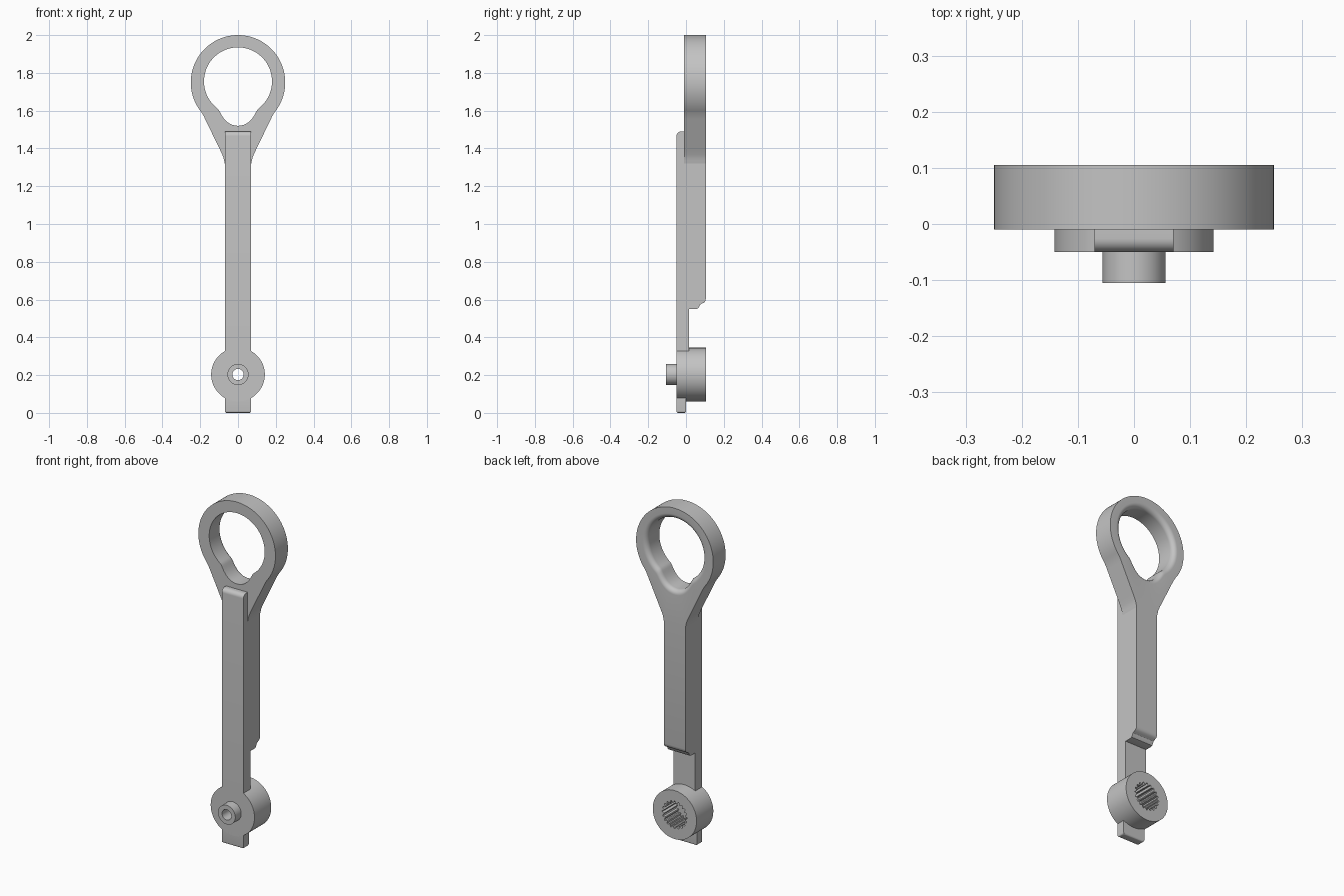
import bpy, bmesh
from math import sin, cos, pi, sqrt, atan2, radians, ceil

cube = bpy.data.objects.get("Cube")
if cube:
    bpy.data.objects.remove(cube, do_unlink=True)

grey = bpy.data.materials.new("plain_grey")
grey.use_nodes = True
colour = (0.55, 0.55, 0.55, 1)
grey.diffuse_color = colour
grey.node_tree.nodes["Principled BSDF"].inputs["Base Color"].default_value = colour


def finish(bm, name):
    bmesh.ops.recalc_face_normals(bm, faces=bm.faces)
    mesh = bpy.data.meshes.new(name)
    bm.to_mesh(mesh)
    bm.free()
    mesh.materials.append(grey)
    obj = bpy.data.objects.new(name, mesh)
    bpy.context.collection.objects.link(obj)
    bpy.ops.object.select_all(action='DESELECT')
    obj.select_set(True)
    bpy.context.view_layer.objects.active = obj
    bpy.ops.object.shade_smooth_by_angle(angle=radians(30))
    return obj


def loft(name, loops):
    """Skin equal-length loops into a closed tube, last loop joined to first."""
    bm = bmesh.new()
    rows = [[bm.verts.new(p) for p in loop] for loop in loops]
    n = len(rows[0])
    for a, b in zip(rows, rows[1:] + rows[:1]):
        for i in range(n):
            j = (i + 1) % n
            bm.faces.new((a[i], a[j], b[j], b[i]))
    return finish(bm, name)


W = 0.07                 # half width of the shaft
FRONT, BACK = -0.05, 0.105

# Ring head: round outside tapering into the shaft
CZ, R = 1.75, 0.25
NECK = 1.32
start = atan2(1.593 - CZ, 0.195)
steps = 96
outline = [(R * cos(start + (pi - 2 * start) * i / steps),
            CZ + R * sin(start + (pi - 2 * start) * i / steps))
           for i in range(steps + 1)]
taper = [(0.181, 1.57), (0.088, 1.378), (0.077, 1.352), (W, NECK)]
outline += [(-x, z) for x, z in taper] + taper[::-1]

outer = []
for (x0, z0), (x1, z1) in zip(outline, outline[1:] + outline[:1]):
    parts = ceil(sqrt((x1 - x0) ** 2 + (z1 - z0) ** 2) / 0.017)
    outer += [(x0 + (x1 - x0) * k / parts, z0 + (z1 - z0) * k / parts)
              for k in range(parts)]

HOLE_Z = 1.755


def keyhole(a):
    """Distance from the hole centre to the blended big and small circles."""
    big, small = 0.18, 0.0
    along = -0.145 * sin(a)
    disc = along ** 2 - 0.145 ** 2 + 0.09 ** 2
    if along > 0 and disc > 0:
        small = along + sqrt(disc)
    k = 0.04
    h = max(k - abs(big - small), 0) / k
    return max(big, small) + h * h * k / 4


angles = [atan2(z - HOLE_Z, x) for x, z in outer]


def hole_loop(grow, y):
    return [((keyhole(a) + grow) * cos(a), y, HOLE_Z + (keyhole(a) + grow) * sin(a))
            for a in angles]


HEAD_FRONT, FILLET = -0.01, 0.028
loops = [[(x, HEAD_FRONT, z) for x, z in outer], [(x, BACK, z) for x, z in outer]]
for i in range(9):
    t = pi / 2 * i / 8
    loops.append(hole_loop(FILLET * (1 - sin(t)), BACK - FILLET * (1 - cos(t))))
loops.append(hole_loop(0, HEAD_FRONT))
loft("ring_head", loops)

# Shaft: side profile (y, z) extruded across its width
TOP, ROUND = 1.49, 0.024
profile = [(FRONT, 0.30), (0.015, 0.30), (0.015, 0.55), (0.055, 0.55),
           (0.064, 0.553), (0.07, 0.562), (0.075, 0.573), (0.085, 0.579),
           (0.096, 0.584), (0.103, 0.593), (BACK, 0.605),
           (BACK, NECK), (HEAD_FRONT, NECK), (HEAD_FRONT, TOP)]
for i in range(9):
    t = pi / 2 * i / 8
    profile.append((FRONT + ROUND * (1 - sin(t)), TOP - ROUND * (1 - cos(t))))
bm = bmesh.new()
face = bm.faces.new([bm.verts.new((-W, y, z)) for y, z in profile])
made = bmesh.ops.extrude_face_region(bm, geom=[face])["geom"]
bmesh.ops.translate(bm, vec=(2 * W, 0, 0),
                    verts=[g for g in made if isinstance(g, bmesh.types.BMVert)])
finish(bm, "shaft")

# Hub: round body, front boss, through bore and splined socket in the back
HUB_Z, N, TEETH = 0.203, 160, 20


def circle(r, y, wave=0.0):
    pts = []
    for i in range(N):
        a = 2 * pi * i / N
        rr = r + wave * max(-1, min(1, 1.6 * cos(a * TEETH)))
        pts.append((rr * cos(a), y, HUB_Z + rr * sin(a)))
    return pts


loft("hub", [
    circle(0.142, BACK), circle(0.142, FRONT),
    circle(0.056, FRONT), circle(0.056, -0.105),
    circle(0.03, -0.105), circle(0.03, -0.02),
    circle(0.075, -0.02, 0.006), circle(0.075, BACK, 0.006)])

# Tab below the hub, rounded at its lower end
bm = bmesh.new()
bmesh.ops.create_cube(bm, size=1)
for v in bm.verts:
    v.co = (v.co.x * 2 * W, -0.025 + v.co.y * 0.05, 0.045 + v.co.z * 0.09)
low = [e for e in bm.edges if all(v.co.z < 0.01 for v in e.verts)]
bmesh.ops.bevel(bm, geom=low, offset=0.01, segments=4, profile=0.5, affect='EDGES')
finish(bm, "end_tab")
